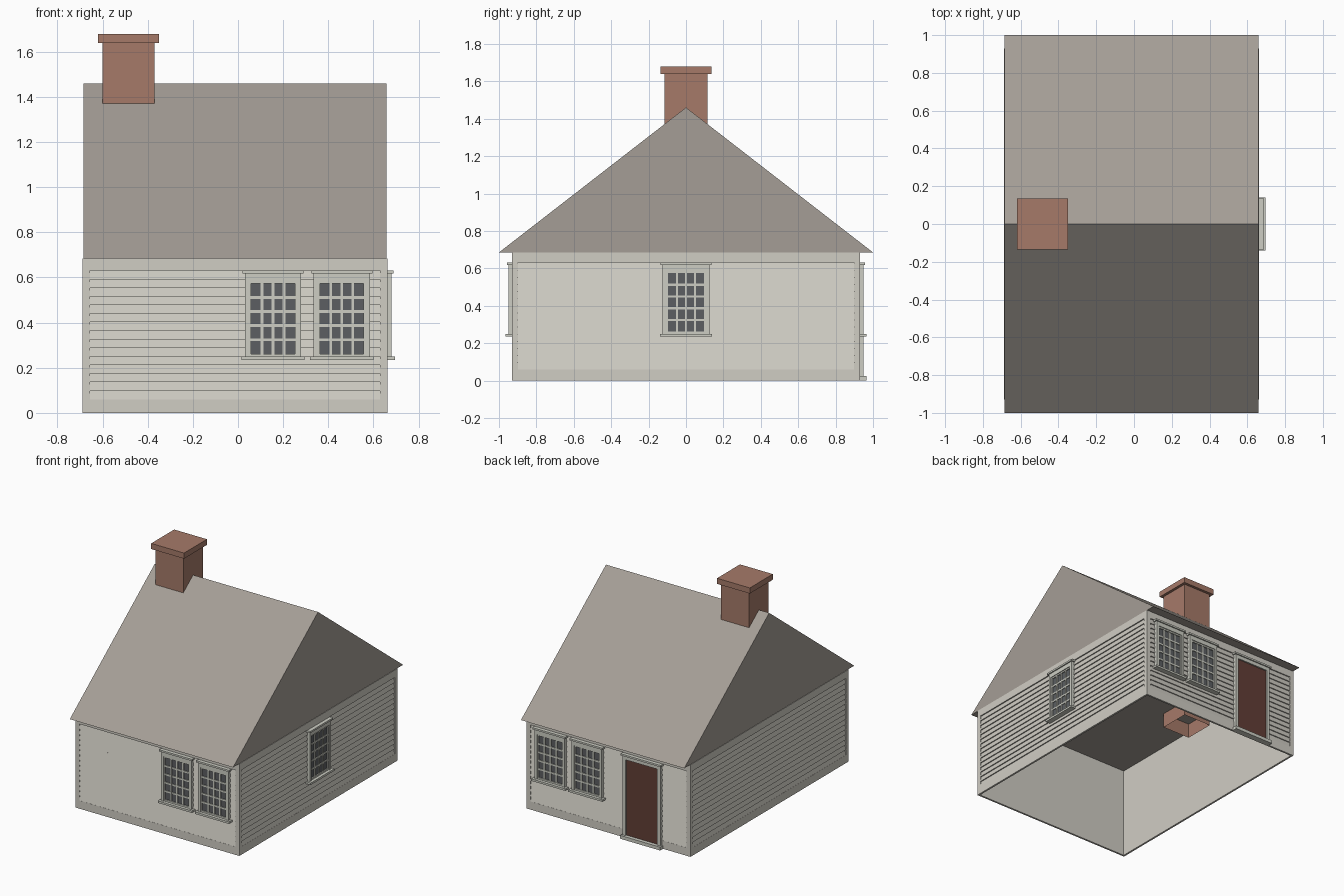
import bpy, bmesh, math
from mathutils import Matrix, Vector

if "Cube" in bpy.data.objects:
    bpy.data.objects.remove(bpy.data.objects["Cube"])


def material(name, srgb):
    m = bpy.data.materials.new(name)
    m.use_nodes = True
    col = [((c / 255 + 0.055) / 1.055) ** 2.4 for c in srgb] + [1]
    m.diffuse_color = col
    m.node_tree.nodes["Principled BSDF"].inputs["Base Color"].default_value = col
    return m


SIDING = material("siding_white", (208, 205, 196))
TRIM = material("trim_white", (205, 206, 196))
GLASS = material("window_grey", (92, 95, 98))
ROOF = material("roof_grey", (165, 158, 150))
BRICK = material("brick_red", (166, 122, 105))
DOOR = material("door_brown", (98, 62, 54))

HX, HY, CX = 0.675, 0.93, -0.013      # half width, half depth, centre
EAVE, RIDGE, BOARD = 0.685, 1.46, 0.012


def wall_frame(turn):
    """Local axes of a wall: x along it, -y outward, z up."""
    reach = HX if turn % 2 else HY
    spin = Matrix.Rotation(turn * math.pi / 2, 4, 'Z')
    return Matrix.Translation((CX, 0, 0)) @ spin @ Matrix.Translation((0, -reach, 0))


def finish(name, bm, mat, frame=None):
    if frame is not None:
        bm.transform(frame)
    mesh = bpy.data.meshes.new(name)
    bm.to_mesh(mesh)
    bm.free()
    mesh.materials.append(mat)
    obj = bpy.data.objects.new(name, mesh)
    bpy.context.collection.objects.link(obj)
    return obj


def boxes(name, mat, parts, frame=None):
    """Each part is (u0, u1, z0, z1, d0, d1) with d measured outward."""
    bm = bmesh.new()
    for u0, u1, z0, z1, d0, d1 in parts:
        size = Matrix.Diagonal((u1 - u0, d1 - d0, z1 - z0, 1))
        mid = Vector((u0 + u1, -d0 - d1, z0 + z1)) / 2
        bmesh.ops.create_cube(bm, size=1, matrix=Matrix.Translation(mid) @ size)
    return finish(name, bm, mat, frame)


def clapboards(name, half, low, high, rows, frame):
    """Lapped boards: every board leans out towards its lower edge."""
    bm = bmesh.new()
    step = (high - low) / rows
    previous = None
    for i in range(rows):
        for z, d in ((low + i * step, -0.001), (low + (i + 1) * step, -0.009)):
            pair = [bm.verts.new((u, -d, z)) for u in (-half, half)]
            if previous:
                bm.faces.new((previous[0], previous[1], pair[1], pair[0]))
            previous = pair
    finish(name, bm, SIDING, frame)


def wall(name, turn):
    frame = wall_frame(turn)
    half = HY - BOARD if turn % 2 else HX
    inner = (HY if turn % 2 else HX) - 0.032
    low, high = 0.06, 0.63
    boxes(name + "_wall", SIDING, [(-half + 0.001, half - 0.001, 0, EAVE, -0.014, -0.01)], frame)
    clapboards(name + "_clapboards", inner, low, high, 15, frame)
    boxes(name + "_wall_boards", SIDING, [
        (-half, half, 0, low, -BOARD, 0),
        (-half, half, high, EAVE, -BOARD, 0),
        (-half, -inner, low, high, -BOARD, 0),
        (inner, half, low, high, -BOARD, 0)], frame)


def window(name, turn, u):
    frame = wall_frame(turn) @ Matrix.Translation((u, 0, 0))
    low, high, w = 0.262, 0.574, 0.097
    # casing, head cap and sill
    boxes(name + "_casing", TRIM, [
        (-0.125, -0.105, 0.25, 0.617, -0.01, 0.018),
        (0.105, 0.125, 0.25, 0.617, -0.01, 0.018),
        (-0.105, 0.105, 0.585, 0.617, -0.01, 0.018),
        (-0.135, 0.135, 0.617, 0.63, -0.01, 0.027),
        (-0.14, 0.14, 0.235, 0.25, -0.01, 0.034)], frame)
    # sash rim and glazing bars
    bars = [(-0.105, -w, 0.25, 0.585, -0.01, 0.012), (w, 0.105, 0.25, 0.585, -0.01, 0.012),
            (-w, w, 0.25, low, -0.01, 0.012), (-w, w, high, 0.585, -0.01, 0.012)]
    cols, rows, bar = 4, 5, 0.006
    for i in range(1, cols):
        u0 = -w + 2 * w * i / cols
        bars.append((u0 - bar, u0 + bar, low, high, 0, 0.01))
    for i in range(1, rows):
        z0 = low + (high - low) * i / rows
        bars.append((-w, w, z0 - bar, z0 + bar, 0, 0.0095))
    boxes(name + "_sash", TRIM, bars, frame)
    boxes(name + "_glass", GLASS, [(-w, w, low, high, -0.005, 0.004)], frame)


# walls and windows
for turn, name in enumerate(("front", "left", "back", "right")):
    wall(name, turn)
for turn, name, spots in ((0, "front", (0.168, 0.473)), (2, "back", (-0.168, -0.473)), (1, "left", (0,))):
    for i, u in enumerate(spots):
        window(f"{name}_window_{i + 1}", turn, u)

# back door with its frame and threshold
door_frame = wall_frame(2) @ Matrix.Translation((0.284, 0, 0))
boxes("door_casing", TRIM, [
    (-0.155, -0.13, 0.025, 0.617, -0.01, 0.018),
    (0.13, 0.155, 0.025, 0.617, -0.01, 0.018),
    (-0.13, 0.13, 0.59, 0.617, -0.01, 0.018),
    (-0.165, 0.165, 0.617, 0.63, -0.01, 0.027),
    (-0.165, 0.165, 0, 0.025, -0.01, 0.034)], door_frame)
boxes("door_panel", DOOR, [(-0.13, 0.13, 0.025, 0.59, -0.01, 0.007)], door_frame)

# gable roof: a triangular prism, its underside forming the ceiling
bm = bmesh.new()
end = [bm.verts.new((CX - HX + 0.003, y, z)) for y, z in ((-1, EAVE), (1, EAVE), (0, RIDGE))]
face = bm.faces.new(end)
out = bmesh.ops.extrude_face_region(bm, geom=[face])
moved = [v for v in out["geom"] if isinstance(v, bmesh.types.BMVert)]
bmesh.ops.translate(bm, verts=moved, vec=(2 * HX - 0.006, 0, 0))
bmesh.ops.recalc_face_normals(bm, faces=bm.faces)
finish("roof", bm, ROOF)

# chimney shaft, open below, and its cap
shaft = boxes("chimney_shaft", BRICK, [(-0.115, 0.115, 0.575, 1.64, -0.115, 0.115)],
              Matrix.Translation((-0.485, 0, 0)))
bm = bmesh.new()
bm.from_mesh(shaft.data)
bmesh.ops.delete(bm, geom=[f for f in bm.faces if f.normal.z < -0.9], context='FACES')
bm.to_mesh(shaft.data)
bm.free()
boxes("chimney_cap", BRICK, [(-0.135, 0.135, 1.638, 1.68, -0.135, 0.135)],
      Matrix.Translation((-0.485, 0, 0)))
